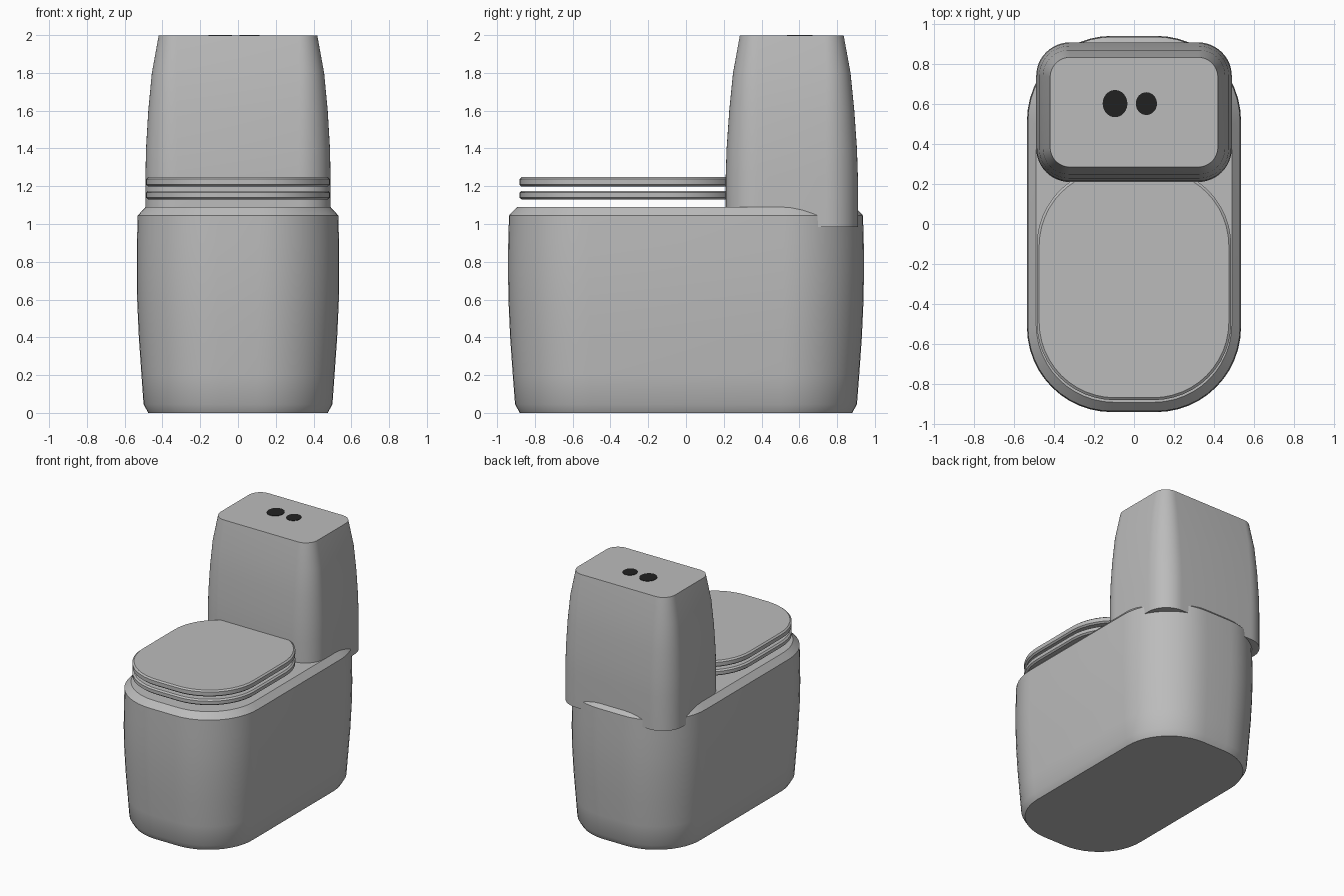
import bpy
import math

cube = bpy.data.objects.get("Cube")
if cube:
    bpy.data.objects.remove(cube, do_unlink=True)


def material(name, value):
    mat = bpy.data.materials.new(name)
    mat.use_nodes = True
    color = (value, value, value, 1)
    mat.diffuse_color = color
    mat.node_tree.nodes["Principled BSDF"].inputs["Base Color"].default_value = color
    return mat


def outline(hx, hy, r, steps=12):
    """Rounded rectangle, counter-clockwise."""
    points = []
    for i, (sx, sy) in enumerate([(1, 1), (-1, 1), (-1, -1), (1, -1)]):
        for k in range(steps + 1):
            a = (i + k / steps) * math.pi / 2
            points.append((sx * (hx - r) + r * math.cos(a),
                           sy * (hy - r) + r * math.sin(a)))
    return points


def loft(name, center_y, rings, mat):
    """Closed shell through rings of (height, half width, half depth, radius)."""
    verts, faces = [], []
    for z, hx, hy, r in rings:
        verts += [(x, y + center_y, z) for x, y in outline(hx, hy, r)]
    n = len(verts) // len(rings)
    for j in range(len(rings) - 1):
        for i in range(n):
            a, b = j * n + i, j * n + (i + 1) % n
            faces.append((a, b, b + n, a + n))
    faces.append(tuple(reversed(range(n))))
    faces.append(tuple(range(len(verts) - n, len(verts))))
    mesh = bpy.data.meshes.new(name)
    mesh.from_pydata(verts, [], faces)
    mesh.materials.append(mat)
    obj = bpy.data.objects.new(name, mesh)
    bpy.context.collection.objects.link(obj)
    smooth(obj)
    return obj


def smooth(obj):
    bpy.ops.object.select_all(action="DESELECT")
    obj.select_set(True)
    bpy.context.view_layer.objects.active = obj
    bpy.ops.object.shade_smooth_by_angle(angle=math.radians(30))


ceramic = material("grey ceramic", 0.5)
black = material("black button", 0.015)

# Bowl base, bulging at mid height with a chamfered rim
loft("bowl_base", 0, [
    (0, 0.475, 0.88, 0.38), (0.045, 0.5, 0.905, 0.4), (0.2, 0.511, 0.917, 0.41),
    (0.4, 0.525, 0.931, 0.42), (0.6, 0.534, 0.94, 0.425), (0.75, 0.536, 0.942, 0.425),
    (0.9, 0.535, 0.941, 0.425), (1.045, 0.531, 0.937, 0.42), (1.09, 0.49, 0.893, 0.39),
], ceramic)

# Seat and lid, two thin slabs with bevelled edges
for name, z, h in [("seat", 1.13, 0.046), ("lid", 1.198, 0.05)]:
    loft(name, -0.3, [
        (z, 0.475, 0.57, 0.38), (z + 0.01, 0.487, 0.582, 0.39),
        (z + h - 0.01, 0.487, 0.582, 0.39), (z + h, 0.475, 0.57, 0.38),
    ], ceramic)

# Water tank, tapering towards the top
loft("tank", 0.56, [
    (0.985, 0.49, 0.35, 0.17), (1.25, 0.49, 0.35, 0.17), (1.4, 0.487, 0.345, 0.165),
    (1.6, 0.475, 0.331, 0.15), (1.8, 0.456, 0.311, 0.13), (1.997, 0.42, 0.275, 0.1),
], ceramic)

# Flush buttons
for name, x, rx, ry in [("large_flush_button", -0.095, 0.062, 0.068),
                        ("small_flush_button", 0.062, 0.053, 0.057)]:
    bpy.ops.mesh.primitive_cylinder_add(vertices=32, radius=1, depth=1,
                                        location=(x, 0.603, 1.996))
    button = bpy.context.object
    button.name = name
    button.scale = (rx, ry, 0.008)
    bpy.ops.object.transform_apply(location=False, rotation=False, scale=True)
    button.data.materials.append(black)
    smooth(button)
